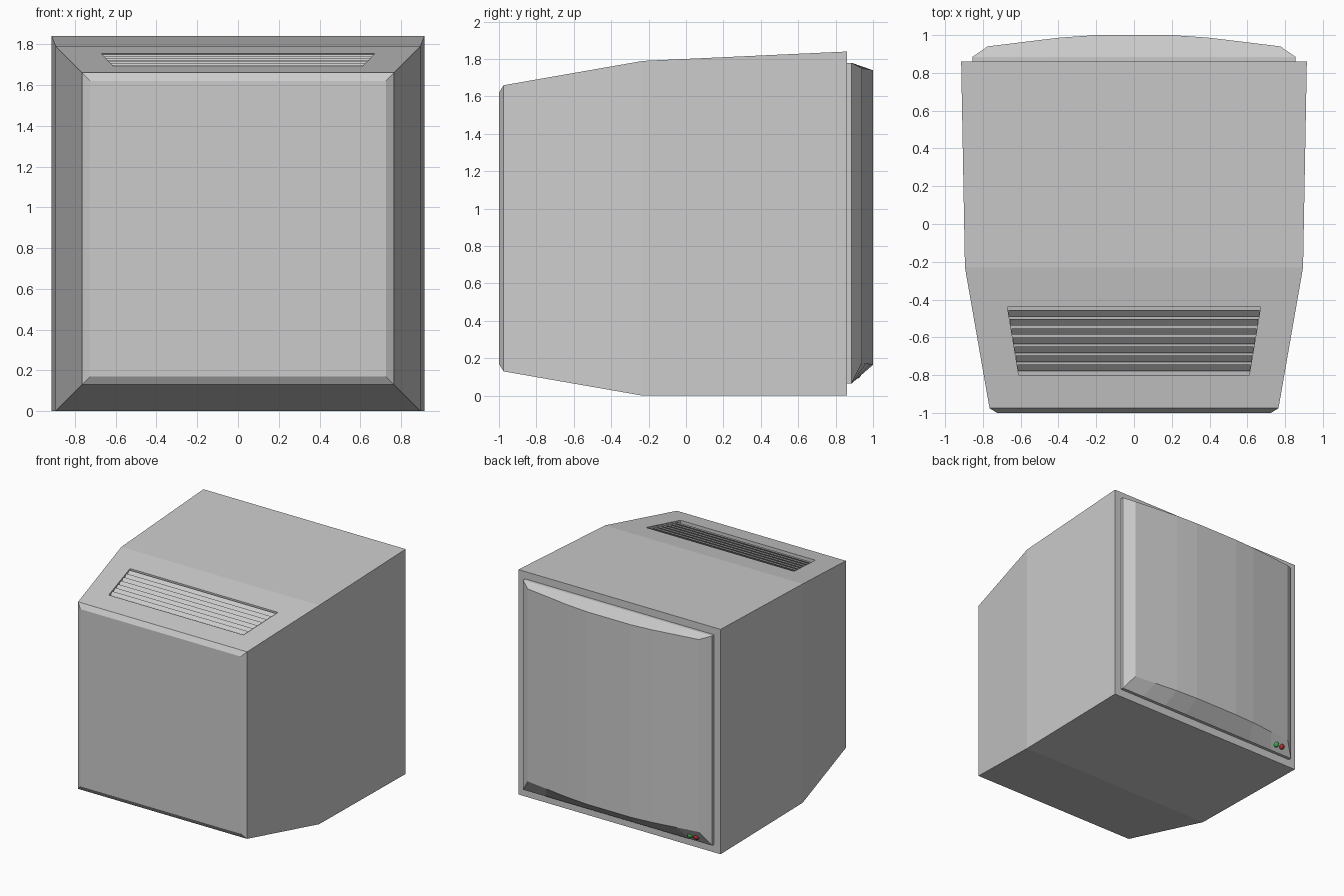
import bpy, bmesh

if "Cube" in bpy.data.objects:
    bpy.data.objects.remove(bpy.data.objects["Cube"])


def loft(name, rings):
    """Each ring is (bottom points, top points); strips cap both ends."""
    bm = bmesh.new()
    loops = []
    for bottom, top in rings:
        loops.append([bm.verts.new(p) for p in bottom + top[::-1]])
    n = len(loops[0])
    for a, b in zip(loops, loops[1:]):
        for i in range(n):
            j = (i + 1) % n
            bm.faces.new((a[i], a[j], b[j], b[i]))
    for ring in (loops[0], loops[-1]):
        for i in range(n // 2 - 1):
            bm.faces.new((ring[i], ring[i + 1], ring[n - 2 - i], ring[n - 1 - i]))
    bmesh.ops.recalc_face_normals(bm, faces=bm.faces[:])
    mesh = bpy.data.meshes.new(name)
    bm.to_mesh(mesh)
    bm.free()
    obj = bpy.data.objects.new(name, mesh)
    bpy.context.collection.objects.link(obj)
    return obj


def rect(y, w, z0, z1):
    return ([(-w, y, z0), (w, y, z0)], [(-w, y, z1), (w, y, z1)])


# Tapered cabinet
body = loft("cabinet", [
    rect(-1.0, 0.725, 0.17, 1.62),
    rect(-0.975, 0.765, 0.13, 1.66),
    rect(-0.23, 0.895, 0.0, 1.79),
    rect(0.86, 0.915, 0.0, 1.84),
])


# Vent opening cut into the sloping top
def slope_z(y):
    return 1.79 + (y + 0.23) * 0.13 / 0.745


def vent_w(y):
    return 0.67 + (y + 0.44) * 0.06 / 0.36


def vent_ring(y):
    return rect(y, vent_w(y), slope_z(y) - 0.06, slope_z(y) + 0.05)


cutter = loft("vent_cutter", [vent_ring(-0.80), vent_ring(-0.44)])
cutter.hide_render = True
cutter.hide_viewport = True
cut = body.modifiers.new("vent_opening", 'BOOLEAN')
cut.object = cutter
cut.operation = 'DIFFERENCE'
cut.solver = 'EXACT'

# Louvre slats, leaning down towards the front
for k in range(7):
    y = -0.456 - k * 0.048
    z = slope_z(y)
    w = vent_w(y - 0.02)
    loft(f"vent_slat_{k + 1}", [
        rect(y - 0.034, w, z - 0.048, z - 0.036),
        rect(y, w, z - 0.014, z - 0.002),
    ])

# Bulging screen with a bevelled surround
half = [(0.775, 0.94, 0.0), (0.59, 0.963, 0.3), (0.39, 0.987, 0.7), (0.2, 1.0, 1.0)]
curve = [(-x, y, t) for x, y, t in half] + [(x, y, t) for x, y, t in half[::-1]]


def screen_back(y):
    k = 0.855 / 0.775
    return ([(x * k, y, 0.065) for x, _, _ in curve],
            [(x * k, y, 1.78) for x, _, _ in curve])


loft("screen", [
    screen_back(0.85),
    screen_back(0.885),
    ([(x, y, 0.175 - 0.01 * t) for x, y, t in curve],
     [(x, y, 1.75 - 0.01 * t) for x, y, t in curve]),
])

# Indicator lamps on the lower bevel
for name, x, colour in (("green_lamp", -0.68, (0.05, 0.45, 0.08, 1)),
                        ("red_lamp", -0.735, (0.4, 0.03, 0.03, 1))):
    bpy.ops.mesh.primitive_uv_sphere_add(segments=12, ring_count=8, radius=0.024,
                                         location=(x, 0.912, 0.115))
    lamp = bpy.context.object
    lamp.name = name
    mat = bpy.data.materials.new(name)
    mat.diffuse_color = colour
    mat.use_nodes = True
    mat.node_tree.nodes["Principled BSDF"].inputs["Base Color"].default_value = mat.diffuse_color
    lamp.data.materials.append(mat)
    bpy.ops.object.shade_smooth_by_angle()
